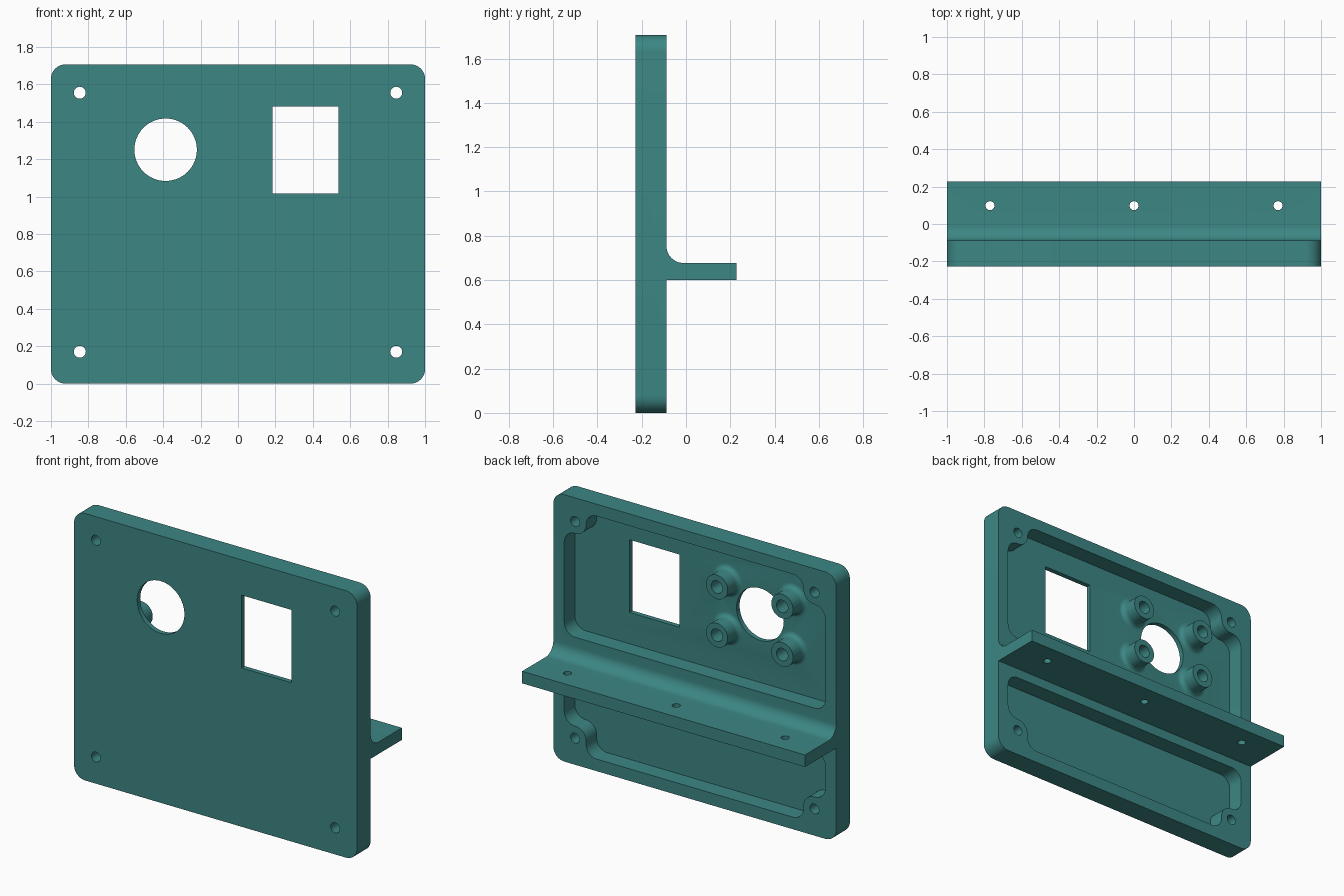
import bpy, bmesh, math
from mathutils import Vector

if "Cube" in bpy.data.objects:
    bpy.data.objects.remove(bpy.data.objects["Cube"])

# Key sizes
H = 1.706                                   # panel height
FRONT, FLOOR, RIM, BACK = -0.227, -0.196, -0.0885, 0.227   # y levels
R = 0.077                                   # common corner radius
HOLES = [(sx * 0.846, z) for sx in (-1, 1) for z in (0.17, 1.555)]
CX, CZ = -0.387, 1.25                       # round window centre

teal = bpy.data.materials.new("teal")
teal.diffuse_color = (0.045, 0.24, 0.23, 1)
teal.use_nodes = True
teal.node_tree.nodes["Principled BSDF"].inputs["Base Color"].default_value = teal.diffuse_color


def rounded(corners, n=10):
    """Round the corners of a right-angled outline of (x, y, radius)."""
    out = []
    for i, (x, y, r) in enumerate(corners):
        p = Vector((x, y))
        a = (Vector(corners[i - 1][:2]) - p).normalized()
        b = (Vector(corners[(i + 1) % len(corners)][:2]) - p).normalized()
        if r == 0:
            out.append(p)
            continue
        c = p + r * (a + b)
        for k in range(n + 1):
            t = k / n * math.pi / 2
            out.append(c - r * (b * math.cos(t) + a * math.sin(t)))
    return out


def circle(cx, cy, r, n=40):
    return [(cx + r * math.cos(2 * math.pi * k / n),
             cy + r * math.sin(2 * math.pi * k / n)) for k in range(n)]


def finish(name, bm):
    bmesh.ops.recalc_face_normals(bm, faces=bm.faces)
    mesh = bpy.data.meshes.new(name)
    bm.to_mesh(mesh)
    bm.free()
    mesh.materials.append(teal)
    ob = bpy.data.objects.new(name, mesh)
    bpy.context.collection.objects.link(ob)
    return ob


def prism(name, outline, lo, hi, axis="y"):
    """Extrude a 2D outline along an axis."""
    place = {"x": lambda u, v, d: (d, u, v),
             "y": lambda u, v, d: (u, d, v),
             "z": lambda u, v, d: (u, v, d)}[axis]
    bm = bmesh.new()
    ends = [[bm.verts.new(place(u, v, d)) for u, v in outline] for d in (lo, hi)]
    for e in ends:
        bm.faces.new(e)
    n = len(outline)
    for i in range(n):
        j = (i + 1) % n
        bm.faces.new((ends[0][i], ends[0][j], ends[1][j], ends[1][i]))
    return finish(name, bm)


def lathe(name, profile, cx, cz, n=40):
    """Spin a (radius, y) profile round a y-axis line through (cx, cz)."""
    bm = bmesh.new()
    verts = [bm.verts.new((cx + r, y, cz)) for r, y in profile]
    edges = [bm.edges.new(p) for p in zip(verts, verts[1:])]
    bmesh.ops.spin(bm, geom=verts + edges, cent=(cx, 0, cz), axis=(0, 1, 0),
                   angle=2 * math.pi, steps=n)
    bmesh.ops.remove_doubles(bm, verts=bm.verts, dist=1e-5)
    return finish(name, bm)


def combine(target, tool, operation):
    bpy.context.view_layer.objects.active = target
    m = target.modifiers.new("combine", "BOOLEAN")
    m.operation, m.solver, m.object = operation, "EXACT", tool
    bpy.ops.object.modifier_apply(modifier=m.name)
    bpy.data.objects.remove(tool)


# Panel body with rounded corners
panel = prism("panel", rounded([(-1, 0, R), (1, 0, R), (1, H, R), (-1, H, R)]), FRONT, RIM)


def pocket(name, z_flat, z_step, z_end):
    """Pocket outline stepping round the two screw bosses at z_end."""
    r, half, step = 0.075, 0.923, 0.769
    side = [(half, z_flat, r), (half, z_step, r), (step, z_step, r), (step, z_end, r)]
    return prism(name, rounded(side + [(-x, z, q) for x, z, q in reversed(side)]),
                 FLOOR, RIM + 0.1)


# Back pockets above and below the shelf
combine(panel, pocket("upper_pocket", 0.815, 1.478, 1.63), "DIFFERENCE")
combine(panel, pocket("lower_pocket", 0.538, 0.247, 0.077), "DIFFERENCE")

# Shelf with a fillet on its upper side
arc = [(RIM + R - R * math.sin(t), 0.677 + R - R * math.cos(t))
       for t in (k / 12 * math.pi / 2 for k in range(13))]
shelf = prism("shelf", [(RIM - 0.03, 0.6), (BACK, 0.6), (BACK, 0.677)] + arc
              + [(RIM - 0.03, 0.677 + R)], -1, 1, "x")
combine(panel, shelf, "UNION")

# Standoffs with a flared foot and a blind hole
f = 0.031
foot = [(R + f - f * math.sin(t), FLOOR + f - f * math.cos(t))
        for t in (k / 8 * math.pi / 2 for k in range(9))]
profile = ([(0, FLOOR - 0.012), (R + f, FLOOR - 0.012)] + foot
           + [(R, RIM), (0.04, RIM), (0.04, FLOOR + 0.004), (0, FLOOR + 0.004)])
for sx in (-1, 1):
    for sz in (-1, 1):
        combine(panel, lathe("standoff", profile, CX + sx * 0.231, CZ + sz * 0.154), "UNION")

# Round and rectangular windows, screw holes
cuts = [circle(CX, CZ, 0.167, 64),
        [(0.184, 1.015), (0.536, 1.015), (0.536, 1.48), (0.184, 1.48)]]
cuts += [circle(x, z, 0.032, 32) for x, z in HOLES]
for c in cuts:
    combine(panel, prism("cutter", c, FRONT - 0.1, RIM + 0.05), "DIFFERENCE")
for x in (-0.77, 0, 0.77):
    combine(panel, prism("cutter", circle(x, 0.098, 0.024, 32), 0.5, 0.8, "z"), "DIFFERENCE")

# Single material, smooth curves with sharp edges
panel.data.materials.clear()
panel.data.materials.append(teal)
for p in panel.data.polygons:
    p.material_index = 0
bpy.ops.object.select_all(action="DESELECT")
panel.select_set(True)
bpy.context.view_layer.objects.active = panel
bpy.ops.object.shade_smooth_by_angle(angle=math.radians(30))
